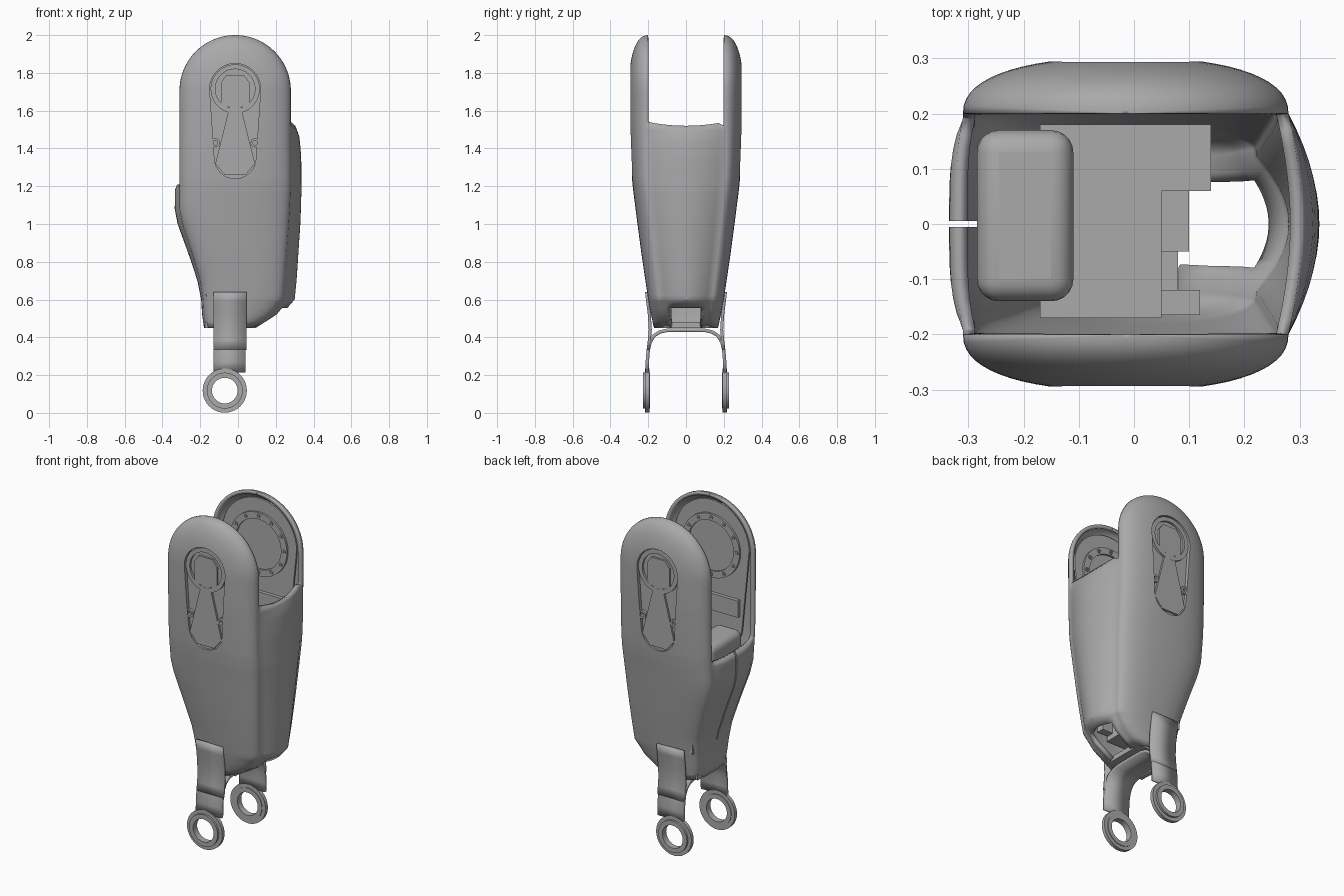
import bpy, bmesh, math

if "Cube" in bpy.data.objects:
    bpy.data.objects.remove(bpy.data.objects["Cube"])

grey = bpy.data.materials.new("shell grey")
grey.diffuse_color = (0.4, 0.4, 0.4, 1)
grey.use_nodes = True
grey.node_tree.nodes["Principled BSDF"].inputs["Base Color"].default_value = grey.diffuse_color
CX, CZ, R = -0.015, 1.705, 0.295     # centre and radius of the rounded cheek top


def make(name, verts, faces, mirror=False, recalc=True):
    bm = bmesh.new()
    vs = [bm.verts.new(v) for v in verts]
    for f in faces:
        bm.faces.new([vs[i] for i in f])
    bmesh.ops.delete(bm, geom=[v for v in bm.verts if not v.link_faces], context='VERTS')
    if recalc:
        bmesh.ops.recalc_face_normals(bm, faces=bm.faces)
    me = bpy.data.meshes.new(name)
    bm.to_mesh(me)
    bm.free()
    me.materials.append(grey)
    ob = bpy.data.objects.new(name, me)
    bpy.context.collection.objects.link(ob)
    if mirror:
        m = ob.modifiers.new("mirror", 'MIRROR')
        m.use_axis = (False, True, False)
        m.use_mirror_merge = False
    return ob


def smooth(ob, angle=35):
    bpy.ops.object.select_all(action='DESELECT')
    ob.select_set(True)
    bpy.context.view_layer.objects.active = ob
    bpy.ops.object.shade_smooth_by_angle(angle=math.radians(angle))


def prism(name, outline, y0, y1, mirror=True):
    n = len(outline)
    verts = [(x, y, z) for y in (y0, y1) for x, z in outline]
    faces = [range(n), range(n, 2 * n)]
    faces += [(i, (i + 1) % n, n + (i + 1) % n, n + i) for i in range(n)]
    return make(name, verts, faces, mirror)


def ring(name, cx, cz, ro, ri, y0, y1, n=40):
    verts = []
    for r, y in ((ro, y0), (ro, y1), (ri, y1), (ri, y0)):
        for i in range(n):
            a = 2 * math.pi * i / n
            verts.append((cx + r * math.cos(a), y, cz + r * math.sin(a)))
    faces = [(k * n + i, k * n + (i + 1) % n, (k + 1) % 4 * n + (i + 1) % n, (k + 1) % 4 * n + i)
             for k in range(4) for i in range(n)]
    ob = make(name, verts, faces, True)
    smooth(ob)
    return ob


def pill(cx, z_low, z_high, r_low, r_high, n=16):
    pts = [(cx + r_high * math.cos(math.pi * i / n), z_high - r_high + r_high * math.sin(math.pi * i / n))
           for i in range(n + 1)]
    return pts + [(cx - r_low * math.cos(math.pi * i / n), z_low + r_low - r_low * math.sin(math.pi * i / n))
                  for i in range(n + 1)]


def strip(name, path, x0, x1, thick, mirror=True):
    verts = [(x, y, z) for y, z in path for x in (x0, x1)]
    faces = [(2 * i, 2 * i + 1, 2 * i + 3, 2 * i + 2) for i in range(len(path) - 1)]
    ob = make(name, verts, faces, mirror, False)
    s = ob.modifiers.new("thick", 'SOLIDIFY')
    s.thickness, s.offset = thick, 0
    smooth(ob)
    return ob


def box(name, x0, x1, y0, y1, z0, z1, bevel=0.0):
    ob = prism(name, [(x0, z0), (x1, z0), (x1, z1), (x0, z1)], y0, y1, False)
    if bevel:
        b = ob.modifiers.new("bevel", 'BEVEL')
        b.width, b.segments = bevel, 5
        smooth(ob)
    return ob


# outer shell sections: z, left edge, right edge, left bulge, right bulge, half depth, wall half depth
KEYS = [(0.45, -.17, .08, .01, .03, .17, .11), (0.52, -.18, .18, .01, .05, .185, .12),
        (0.60, -.185, .24, .01, .06, .2, .13), (0.70, -.20, .25, .015, .06, .215, .14),
        (0.85, -.245, .26, .02, .06, .237, .158), (1.0, -.295, .27, .025, .06, .257, .172),
        (1.08, -.31, .275, .025, .058, .267, .18), (1.18, -.31, .28, .024, .056, .28, .19),
        (1.24, -.31, .28, .0, .055, .286, .196), (1.35, -.31, .28, 0, .055, .292, .2),
        (1.46, -.31, .28, 0, .046, .297, .2), (1.53, -.31, .28, 0, .02, .3, .2),
        (CZ, -.31, .28, 0, 0, .302, .2), (2.1, -.31, .28, 0, 0, .302, .2)]


def section(z):
    for a, b in zip(KEYS, KEYS[1:]):
        if z <= b[0]:
            t = (z - a[0]) / (b[0] - a[0])
            return [p + (q - p) * t for p, q in zip(a, b)][1:]


NC, NW = 32, 14


def shell_ring(z):
    xl, xr, bl, br, d, c = section(z)
    t = max(0, (z - CZ) / R)
    w = math.sqrt(1 - t * t)
    mid, half = (xl + xr) / 2, (xr - xl) / 2
    front, right, left = [], [], []
    for i in range(NC):
        s = -math.cos(math.pi * i / NC)
        r = min(1, math.hypot(t, s * w))
        front.append((mid + half * w * s, -c - (d - c) * (1 - r ** 2.4) ** (1 / 2.3), z))
    for i in range(NW):
        u = -1 + 2 * i / NW
        right.append((mid + half * w + br * (1 - u * u), c * u, z + 0.02 * u * u * (z > 1.5 and z < 1.54)))
        left.append((mid - half * w - bl * (1 - u ** 4), -c * u, z))
    back = [(2 * mid - x, -y, q) for x, y, q in front]
    return front + right + back + left


levels = [0.45 + 0.035 * i for i in range(36)] + [0.6, 1.18, 1.21, 1.24, 1.52]
levels = sorted(set(round(v, 3) for v in levels if v < CZ))
levels += [CZ + R * math.sin(math.radians(a)) for a in list(range(0, 90, 5)) + [88, 89.8]]
verts, faces, N = [], [], 2 * (NC + NW)
for z in levels:
    verts += shell_ring(z)
for j in range(len(levels) - 1):
    top = levels[j + 1]
    for i in range(N):
        # open right wall above and at the foot, open left wall above
        if NC <= i < NC + NW and (top > 1.525 or top < 0.56 and NC + 1 < i < NC + NW - 2):
            continue
        if i >= 2 * NC + NW and top > 1.215:
            continue
        k = (i + 1) % N
        faces.append((j * N + i, j * N + k, (j + 1) * N + k, (j + 1) * N + i))
shell = make("outer_shell", verts, faces, recalc=False)
sol = shell.modifiers.new("thickness", 'SOLIDIFY')
sol.thickness, sol.offset = 0.022, -1

# pill windows in both cheeks, and the slit in the low side wall
cut_pill = prism("cheek_cutter", pill(-0.015, 1.24, 1.85, 0.11, 0.135), 0.24, 0.35)
cut_slit = box("slit_cutter", -0.4, -0.2, -0.005, 0.005, 0.65, 1.3)
for c in (cut_pill, cut_slit):
    c.hide_render = True
    c.hide_viewport = True
    c.display_type = 'WIRE'
    b = shell.modifiers.new("cut", 'BOOLEAN')
    b.operation, b.object, b.solver = 'DIFFERENCE', c, 'EXACT'
smooth(shell)

# recessed outer panel details
prism("recess_floor", pill(-0.015, 1.23, 1.86, 0.12, 0.145), 0.252, 0.273)
prism("recess_pad", [(-.09, 1.62), (.06, 1.62), (.06, 1.75), (.03, 1.79), (-.06, 1.79), (-.09, 1.75)], 0.27, 0.285)
prism("recess_rib", [(-.045, 1.62), (.015, 1.62), (.09, 1.32), (.04, 1.26), (-.07, 1.26), (-.12, 1.32)], 0.27, 0.285)
for x in (-0.12, 0.09):
    ring("recess_screw", x, 1.43, 0.024, 0.012, 0.27, 0.288, 16)
ring("recess_hub", -0.015, 1.715, 0.13, 0.105, 0.27, 0.286)

# inner cheek panels with bearing ring and bolts
prism("inner_panel", pill(CX, 1.05, 1.95, 0.2, 0.245, 24), 0.226, 0.236)
ring("bearing_ring", CX, 1.68, 0.19, 0.15, 0.214, 0.227)
for i in range(12):
    a = math.tau * i / 12
    ring("bearing_bolt", CX + .17 * math.cos(a), 1.68 + .17 * math.sin(a), 0.012, 0.004, 0.208, 0.215, 10)
prism("inner_bracket", [(-.2, 1.3), (.16, 1.3), (.16, 1.4), (-.2, 1.4)], 0.205, 0.227)

# inner mechanism
box("motor_cover", -0.285, -0.11, -0.14, 0.17, 0.95, 1.28, 0.04)
box("core_block", -0.17, 0.05, -0.17, 0.18, 0.62, 1.18)
box("core_step", 0.05, 0.14, 0.06, 0.18, 0.65, 1.18)
box("core_tab", 0.04, 0.1, -0.05, 0.06, 0.65, 1.0)
box("core_foot", 0.05, 0.12, -0.165, -0.12, 0.65, 1.0)
box("bottom_plate", -0.175, 0.08, -0.14, 0.14, 0.45, 0.48)

# fork with two ring ends
arch = [(0, .438), (.1, .437), (.14, .428), (.17, .408), (.19, .375), (.2, .33), (.205, .27), (.206, .215)]
strip("fork_arch", [(-y, z) for y, z in arch[:0:-1]] + arch, -0.13, 0.04, 0.018, False)
strip("fork_cover", [(.2, .335), (.194, .385), (.189, .44), (.194, .52), (.203, .59), (.209, .64)],
      -0.13, 0.045, 0.016)
ring("fork_eye", -0.07, 0.118, 0.117, 0.068, 0.194, 0.216)
ring("fork_eye_rim", -0.07, 0.118, 0.095, 0.068, 0.19, 0.228)
